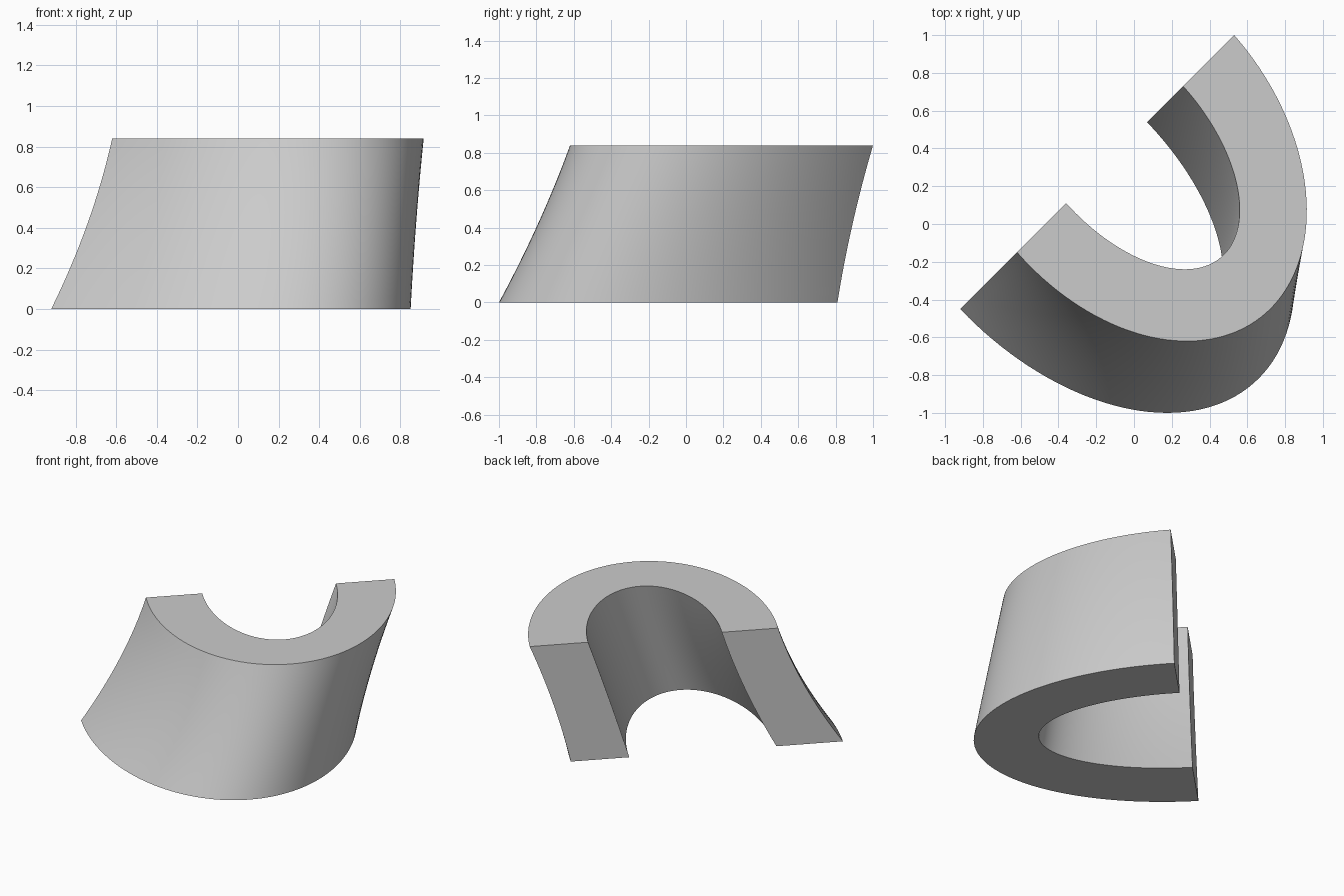
import bpy, bmesh
from math import sin, cos, pi, radians, sqrt

if "Cube" in bpy.data.objects:
    bpy.data.objects.remove(bpy.data.objects["Cube"], do_unlink=True)

HEIGHT = 0.84
CUT = -0.332        # distance of the diagonal cut plane from the centre
SEGMENTS = 72
LEVELS = 16

# Half-ellipse sections (centre, half width, depth, skew) at base and top, then inward bow
OUTER = ((-0.078, 0.891, 1.377, -0.033), (0.269, 0.813, 1.16, -0.074), 0.03)
INNER = ((-0.052, 0.482, 0.954, -0.02), (0.262, 0.438, 0.783, -0.041), 0.015)


def wall_point(wall, t, angle):
    """Point on a leaning, tapering half-elliptic wall at height fraction t."""
    base, top, bow = wall
    centre, width, depth, skew = (b + (c - b) * t for b, c in zip(base, top))
    bulge = 4 * t * (1 - t)
    centre += 0.01 * bulge
    width -= bow * bulge
    u = centre + width * cos(angle) + skew * sin(angle)
    v = CUT + depth * sin(angle)
    return ((u + v) / sqrt(2), (u - v) / sqrt(2), HEIGHT * t)


def wall_grid(bm, wall):
    return [[bm.verts.new(wall_point(wall, i / LEVELS, pi * j / SEGMENTS))
             for j in range(SEGMENTS + 1)] for i in range(LEVELS + 1)]


def bridge(bm, row_a, row_b):
    for k in range(len(row_a) - 1):
        bm.faces.new((row_a[k], row_a[k + 1], row_b[k + 1], row_b[k]))


# Leaning half tube: two curved walls, flat rims and flat cut ends
bm = bmesh.new()
outer, inner = wall_grid(bm, OUTER), wall_grid(bm, INNER)
for grid in (outer, inner):
    for low, high in zip(grid, grid[1:]):
        bridge(bm, low, high)
for level in (0, -1):
    bridge(bm, outer[level], inner[level])
for end in (0, -1):
    bridge(bm, [row[end] for row in outer], [row[end] for row in inner])
bmesh.ops.recalc_face_normals(bm, faces=bm.faces[:])

mesh = bpy.data.meshes.new("leaning_half_tube")
bm.to_mesh(mesh)
bm.free()
tube = bpy.data.objects.new("leaning_half_tube", mesh)
bpy.context.collection.objects.link(tube)

# Plain grey finish
grey = bpy.data.materials.new("light_grey")
grey.use_nodes = True
colour = (0.6, 0.6, 0.6, 1)
grey.diffuse_color = colour
grey.node_tree.nodes["Principled BSDF"].inputs["Base Color"].default_value = colour
mesh.materials.append(grey)

# Smooth walls with crisp rims
bpy.ops.object.select_all(action="DESELECT")
tube.select_set(True)
bpy.context.view_layer.objects.active = tube
bpy.ops.object.shade_smooth_by_angle(angle=radians(30))
